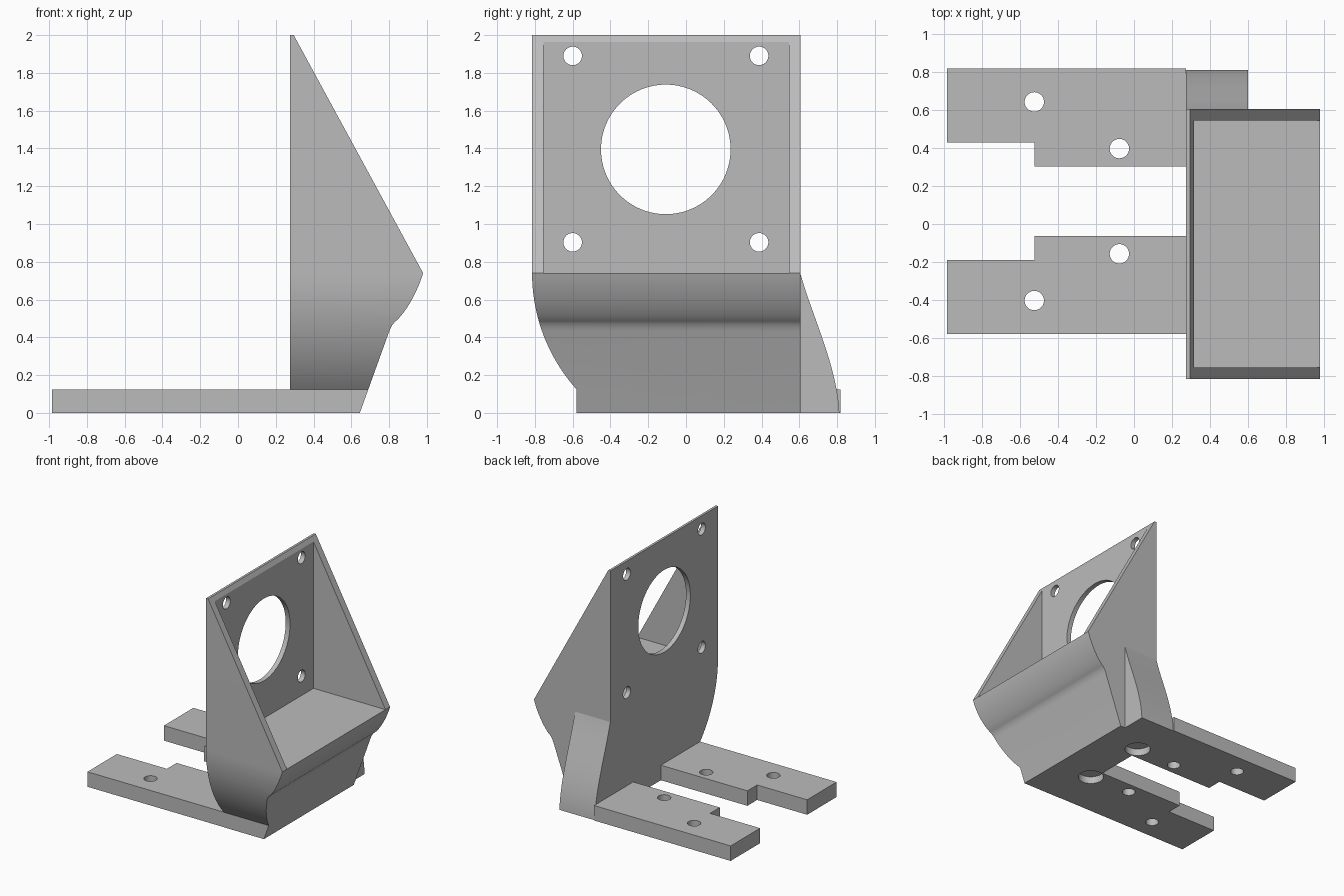
import bpy, bmesh, math
from mathutils import Vector, Matrix
from mathutils.geometry import interpolate_bezier

if "Cube" in bpy.data.objects:
    bpy.data.objects.remove(bpy.data.objects["Cube"], do_unlink=True)

grey = bpy.data.materials.new("plain_grey")
grey.use_nodes = True
grey.diffuse_color = (0.5, 0.5, 0.5, 1)
grey.node_tree.nodes["Principled BSDF"].inputs["Base Color"].default_value = (0.5, 0.5, 0.5, 1)


def to_object(name, bm):
    bmesh.ops.recalc_face_normals(bm, faces=bm.faces)
    mesh = bpy.data.meshes.new(name)
    bm.to_mesh(mesh)
    bm.free()
    mesh.materials.append(grey)
    obj = bpy.data.objects.new(name, mesh)
    bpy.context.collection.objects.link(obj)
    return obj


def prism(name, points, axis, start, end):
    """Extrude a flat outline along an axis; points hold the other two axes in order."""
    bm = bmesh.new()
    verts = []
    for p in points:
        co = list(p)
        co.insert("xyz".index(axis), start)
        verts.append(bm.verts.new(co))
    face = bm.faces.new(verts)
    grown = bmesh.ops.extrude_face_region(bm, geom=[face])
    shift = Vector((0, 0, 0))
    shift["xyz".index(axis)] = end - start
    bmesh.ops.translate(bm, vec=shift, verts=[g for g in grown["geom"] if isinstance(g, bmesh.types.BMVert)])
    return to_object(name, bm)


def cylinder(centre, radius, depth, axis, segments=48):
    bm = bmesh.new()
    turn = Matrix.Rotation(math.pi / 2, 4, "Y") if axis == "x" else Matrix()
    bmesh.ops.create_cone(bm, cap_ends=True, segments=segments, radius1=radius, radius2=radius,
                          depth=depth, matrix=Matrix.Translation(centre) @ turn)
    return to_object("cutter", bm)


def cut(obj, cutters):
    bpy.context.view_layer.objects.active = obj
    for c in cutters:
        c.hide_render = True
        mod = obj.modifiers.new("cut", "BOOLEAN")
        mod.operation, mod.solver, mod.object = "DIFFERENCE", "EXACT", c
        bpy.ops.object.modifier_apply(modifier=mod.name)
        bpy.data.objects.remove(c, do_unlink=True)


def curve(a, b, c, d, steps=14):
    pts = interpolate_bezier(*[Vector((*p, 0)) for p in (a, b, c, d)], steps)
    return [(p.x, p.y) for p in pts]


def smooth(obj):
    bpy.ops.object.select_all(action="DESELECT")
    obj.select_set(True)
    bpy.context.view_layer.objects.active = obj
    bpy.ops.object.shade_smooth_by_angle(angle=math.radians(25))


# Main dimensions
BACK, FACE, SHELF, TOP = 0.275, 0.315, 0.74, 2.0
Y0, Y1, WALL = -0.815, 0.605, 0.06
FOOT, FOOT_Y = 0.125, -0.58
MID = 0.12  # mirror line of the two feet


# Motor bracket: side outline drawn across its width
belly = curve((0.98, SHELF), (0.95, 0.64), (0.89, 0.535), (0.84, 0.49))
bend = curve((0.84, 0.49), (0.82, 0.475), (0.81, 0.455), (0.80, 0.43), 8)
outline = [(BACK, 0), (BACK, TOP), (0.295, TOP)] + belly + bend[1:] + [(0.645, 0)]
bracket = prism("motor_bracket", outline, "y", Y0, Y1)

# Open space between the two side walls
pocket = prism("pocket", [(Y0 + WALL, SHELF), (Y1 - WALL, SHELF), (Y1 - WALL, 2.2), (Y0 + WALL, 2.2)],
               "x", FACE, 1.2)

# Rounded lower front side, tapering to the foot
drop, rise = FOOT_Y - Y0, SHELF - FOOT
radius = (drop ** 2 + rise ** 2) / (2 * drop)
sweep = math.asin(rise / radius)
arc = [(Y0 + radius * (1 - math.cos(sweep * i / 20)), SHELF - radius * math.sin(sweep * i / 20))
       for i in range(21)]
side_cut = prism("side_cut", arc + [(FOOT_Y, -0.1), (-1, -0.1), (-1, SHELF)], "x", 0.1, 1.2)

# Shaft opening and four screw holes
holes = [cylinder((BACK, -0.107, 1.395), 0.343, 0.3, "x", 96)]
holes += [cylinder((BACK, y, z), 0.049, 0.3, "x") for y in (-0.6, 0.387) for z in (0.903, 1.89)]


def foot_recesses(ys):
    return [cylinder((0.305, y, 0), 0.1, 0.12, "z") for y in ys]


RECESS_Y = 0.408
cut(bracket, [pocket, side_cut] + holes + foot_recesses((RECESS_Y, 2 * MID - RECESS_Y)))
smooth(bracket)

# Curved rib on the back side
rib = prism("side_rib", [(Y1, 0)] + curve((0.812, 0), (0.80, 0.25), (0.665, 0.52), (Y1, SHELF), 20),
            "x", BACK, 0.6)
smooth(rib)

# Two stepped mounting feet, mirrored
foot = [(-0.985, 0.43), (-0.523, 0.43), (-0.523, 0.302), (BACK, 0.302), (BACK, 0.818), (-0.985, 0.818)]
for name, flip in (("back_foot", False), ("front_foot", True)):
    def side(y):
        return 2 * MID - y if flip else y
    plate = prism(name, [(x, side(y)) for x, y in foot], "z", 0, FOOT)
    screws = [cylinder((x, side(y), 0), 0.051, 0.5, "z") for x, y in ((-0.525, 0.643), (-0.077, 0.397))]
    cut(plate, screws + foot_recesses([side(RECESS_Y)]))
    smooth(plate)
